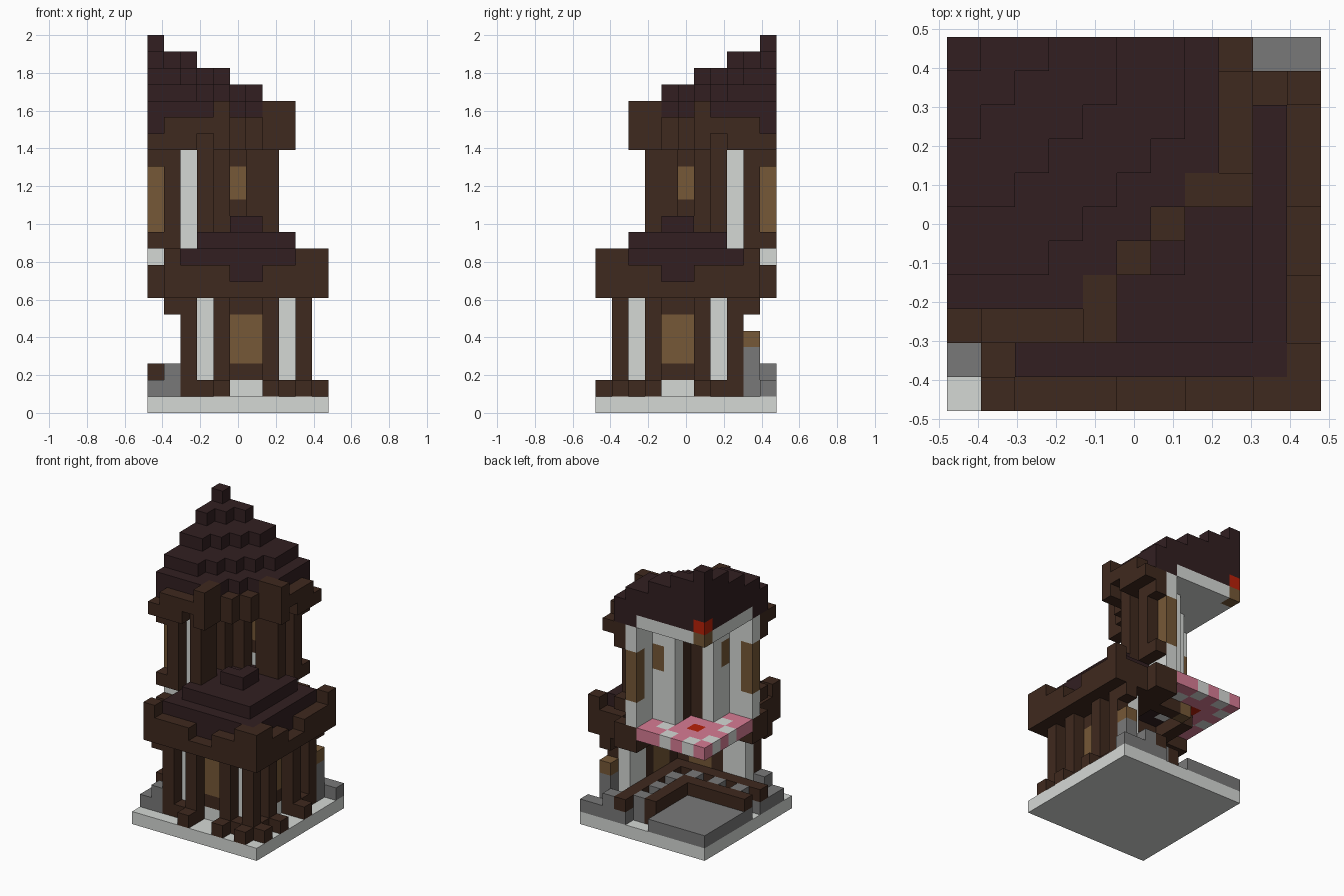
import bpy

cube = bpy.data.objects.get("Cube")
if cube:
    bpy.data.objects.remove(cube)

V = 2 / 23          # block size
HALF = 11 * V / 2


def linear(c):
    c /= 255
    return c / 12.92 if c < 0.04045 else ((c + 0.055) / 1.055) ** 2.4


def material(name, r, g, b):
    m = bpy.data.materials.new(name)
    col = (linear(r), linear(g), linear(b), 1)
    m.diffuse_color = col
    m.use_nodes = True
    m.node_tree.nodes["Principled BSDF"].inputs["Base Color"].default_value = col
    return m


MATS = {
    "timber": material("dark timber", 63, 41, 30),
    "roof": material("roof shingle", 50, 31, 33),
    "plaster": material("pale plaster", 213, 216, 213),
    "stone": material("grey stone", 121, 121, 121),
    "glass": material("amber pane", 118, 88, 55),
    "pink": material("pink carpet", 215, 124, 148),
    "red": material("red lamp", 185, 32, 8),
}
cells = {}


def span(a):
    return range(a[0], a[1] + 1) if isinstance(a, tuple) else (a,)


def fill(part, mat, i, j, k, mirror=True, rule=None):
    """Fill blocks; i counts from the left cut, j from the back cut, k upward."""
    for a in span(i):
        for b in span(j):
            if rule and not rule(a, b):
                continue
            for c in span(k):
                cells[a, b, c] = (part, mat)
                if mirror:
                    cells[b, a, c] = (part, mat)


# Plinth and ground floor
fill("plinth", "plaster", (0, 10), (0, 10), 0)
fill("hall_floor", "stone", (0, 4), (0, 4), 1)
fill("hall_bench", "timber", 5, (1, 5), (1, 2))
fill("hall_bench", "timber", (0, 4), 5, 2, False)
fill("hall_bench", "stone", (0, 4), 5, 1, False)
fill("outer_bench", "stone", 7, (0, 7), 1)
fill("outer_bench", "timber", 7, (0, 7), 2)
for n in (1, 3, 5):
    fill("stone_stool", "stone", 6, n, (1, 2))
fill("stone_curb", "stone", (9, 10), 0, 1, False)
fill("stone_curb", "stone", 8, 0, (1, 2), False)
fill("stone_curb", "stone", 0, (8, 9), 1, False)
fill("gate_post", "stone", 1, 9, (1, 2), False)
fill("gate_post", "stone", 9, 1, (1, 3), False)
fill("gate_lamp", "glass", 9, 1, 4, False)

# Lower walls with posts, feet and windows
fill("lower_wall", "plaster", (2, 8), 8, (1, 7))
fill("lower_wall", "timber", (4, 7), 8, (2, 7))
fill("lower_window", "glass", (5, 6), 8, (3, 5))
fill("lower_sill", "timber", (2, 4), 9, 1)
fill("lower_sill", "timber", (7, 9), 9, 1)
for n in (2, 4, 7, 9):
    fill("lower_post", "timber", n, 9, (1, 7))
for n in (4, 7, 9):
    fill("post_foot", "timber", n, 10, 1)
fill("eave_bracket", "timber", 1, 9, 6)

# Lower roof, running in under the recessed corner, with its gutter
fill("lower_roof", "timber", (1, 9), (6, 9), 7)
fill("lower_roof", "roof", (3, 6), (3, 6), (8, 10), rule=lambda a, b: a + b >= 8)
fill("lower_roof", "roof", (2, 9), (6, 9), (8, 9))
fill("lower_roof", "roof", (3, 8), (6, 8), 10)
fill("roof_knob", "roof", (5, 6), 6, 11)
fill("lower_gutter", "timber", (1, 10), 10, (7, 8))
fill("lower_gutter", "timber", 1, (8, 10), (7, 8))
fill("lower_gutter", "timber", 1, 10, 9)
fill("lower_gutter", "timber", (9, 10), 10, 9)
for n in (5, 6):
    cells.pop((n, 10, 8), None)
    cells.pop((10, n, 8), None)

# Upper floor, beams beneath it and hanging lamp
fill("floor_beam", "timber", 0, (6, 7), (7, 8))
fill("floor_beam", "timber", (1, 5), 6, (7, 8))
fill("floor_beam", "timber", 2, (3, 5), 7)
fill("floor_lamp", "glass", 3, 2, 7, False)
fill("upper_floor", "plaster", (0, 5), (0, 5), 8, rule=lambda a, b: a + b <= 7)
fill("upper_floor", "pink", (0, 5), (0, 5), 8,
     rule=lambda a, b: a + b <= 7 and (
         (a + b) % 2 == 0 or (0 < a < 4 and 0 < b < 4) or (a == 5 and b == 0)))
fill("floor_lamp", "red", 2, 2, 8)

# Upper walls; the corner steps inward as an alcove with a window on each side
fill("upper_wall", "plaster", (0, 2), 6, (9, 16))
fill("alcove_wall", "plaster", 2, (4, 5), (9, 16))
fill("alcove_corner", "timber", 3, 4, (9, 16))
fill("alcove_window", "glass", 2, 5, (13, 14))
fill("tall_window", "glass", 0, 6, (11, 14))
fill("upper_post", "timber", 3, 6, (9, 16))
for n in (1, 3):
    fill("upper_post", "timber", n, 7, (10, 16))
for n in (10, 15):
    fill("tall_window_frame", "timber", 0, 7, n)

# Ceiling and tower roof
fill("tower_roof", "roof", (0, 7), (0, 7), (17, 18), rule=lambda a, b: a + b <= 10)
fill("ceiling", "plaster", (0, 5), (0, 5), 17, rule=lambda a, b: a + b <= 7)
for level, reach, total in ((19, 6, 8), (20, 4, 5), (21, 2, 2), (22, 0, 0)):
    fill("tower_roof", "roof", (0, reach), (0, reach), level,
         rule=lambda a, b: a + b <= total)
fill("ceiling_lamp", "glass", 0, 0, 17)
fill("ceiling_lamp", "red", 0, 0, 18)

# Tower gutter
fill("tower_gutter", "timber", (0, 2), (7, 8), 16)
fill("tower_gutter", "timber", (1, 4), 8, 17)
fill("tower_gutter", "timber", 4, (7, 8), (16, 18))
fill("tower_gutter", "timber", 5, 6, (16, 17))

# Block faces: direction and the four corners of each side
SIDES = []
for axis in range(3):
    u, w = (axis + 1) % 3, (axis + 2) % 3
    for sign in (0, 1):
        ring = []
        for p, q in ((0, 0), (1, 0), (1, 1), (0, 1)):
            c = [0, 0, 0]
            c[axis], c[u], c[w] = sign, p, q
            ring.append(tuple(c))
        d = [0, 0, 0]
        d[axis] = 2 * sign - 1
        # the j axis runs opposite to y, which flips the winding
        SIDES.append((tuple(d), ring[::-1] if sign else ring))


def build(part):
    """Make one mesh from the exposed faces of a part."""
    mine = {c: m for c, (p, m) in cells.items() if p == part}
    verts, faces, mats = {}, [], []
    for (i, j, k), mat in mine.items():
        for d, ring in SIDES:
            if (i + d[0], j + d[1], k + d[2]) in cells:
                continue
            face = [verts.setdefault((i + a, j + b, k + c), len(verts)) for a, b, c in ring]
            faces.append(face)
            # the alcove is timber clad outside, above a pale skirting
            clad = part == "alcove_wall" and k > 11 and d[0] + d[1] > 0
            mats.append("timber" if clad else mat)
    used = sorted(set(mats))
    mesh = bpy.data.meshes.new(part)
    mesh.from_pydata([(i * V - HALF, HALF - j * V, k * V) for i, j, k in verts], [], faces)
    for name in used:
        mesh.materials.append(MATS[name])
    for poly, name in zip(mesh.polygons, mats):
        poly.material_index = used.index(name)
    bpy.context.collection.objects.link(bpy.data.objects.new(part, mesh))


for part in sorted({p for p, _ in cells.values()}):
    build(part)
